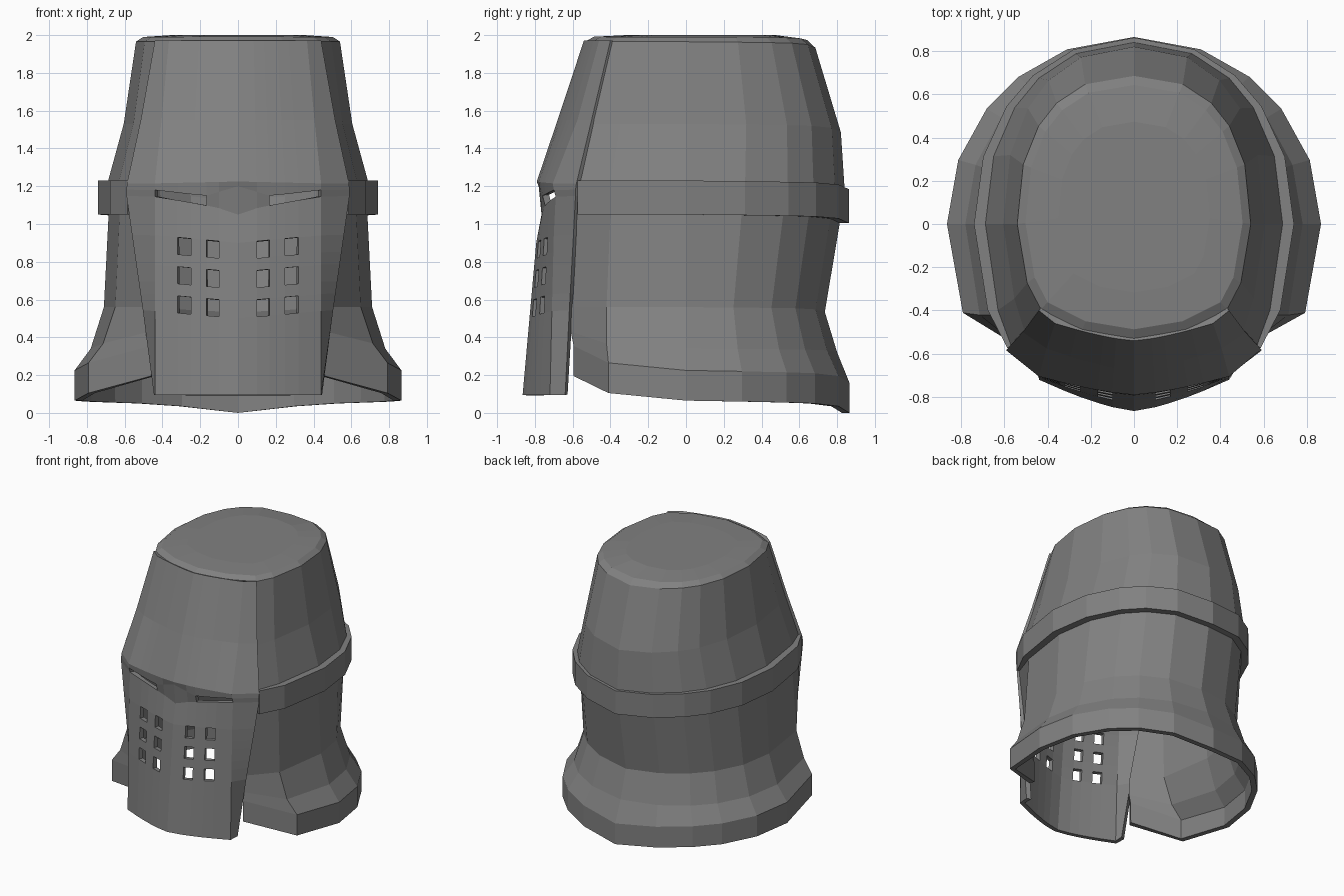
import bpy
from math import cos, sin, radians

if "Cube" in bpy.data.objects:
    bpy.data.objects.remove(bpy.data.objects["Cube"])

steel = bpy.data.materials.new("dark_steel")
steel.diffuse_color = (.22, .22, .22, 1)
steel.use_nodes = True
steel.node_tree.nodes["Principled BSDF"].inputs["Base Color"].default_value = steel.diffuse_color


def make_object(name, verts, faces, thickness=0):
    mesh = bpy.data.meshes.new(name)
    mesh.from_pydata(verts, [], faces)
    mesh.materials.append(steel)
    ob = bpy.data.objects.new(name, mesh)
    bpy.context.collection.objects.link(ob)
    if thickness:
        m = ob.modifiers.new("thickness", 'SOLIDIFY')
        m.thickness = thickness
        m.offset = -1
    return ob


def sheet(name, rows, thickness, skip=lambda r, c: False):
    """Join rows of points (bottom to top) into a thick sheet."""
    n = len(rows[0])
    faces = [(r * n + c, r * n + c + 1, (r + 1) * n + c + 1, (r + 1) * n + c)
             for r in range(len(rows) - 1) for c in range(n - 1) if not skip(r, c)]
    return make_object(name, [p for row in rows for p in row], faces, thickness)


def horseshoe(z, w, xf, yf, yb, front=0.0, back=0.0, e=1.0):
    """Open ring: right front edge, around the back, to the left front edge."""
    half = [(xf, yf, z + .13 * front), (.915 * w, .69 * yf, z + .04 * front)]
    for a, drop in ((0, 0), (20, .005), (38, .01), (52, .015), (69, .03)):
        half.append((w * cos(radians(a)) ** e, yb * sin(radians(a)) ** e, z - drop * back))
    left = [(-x, y, zz) for x, y, zz in reversed(half)]
    return half + [(0, yb, z - .065 * back)] + left


# Shell: neck flare, waist, brow and tapering crown, front edges tucked behind the plate
shell_rows = [
    horseshoe(.065, .865, .46, -.595, .865, 1, 1),
    horseshoe(.225, .865, .46, -.595, .865, 1, 1),
    horseshoe(.34, .78, .465, -.61, .80, .7, .3),
    horseshoe(.56, .71, .48, -.61, .735, 0, .4),
    horseshoe(1.05, .685, .565, -.58, .815, 0, .6, .95),
    horseshoe(1.22, .69, .565, -.58, .84, 0, .6, .92),
    horseshoe(1.53, .605, .505, -.50, .82, 0, .7, .88),
    horseshoe(1.965, .54, .43, -.395, .685, 0, .5, .85),
]
sheet("helmet_shell", shell_rows, .04)

# Raised band around the brow
sheet("brow_band", [
    horseshoe(1.05, .74, .585, -.575, .862, 0, .7, .95),
    horseshoe(1.23, .74, .585, -.575, .862, 0, .7, .95)], .07)

# Domed cap closing the crown and meeting the plate
rim = shell_rows[-1]
rim = rim + [(x, y, 1.968) for x, y in ((-.24, -.49), (0, -.53), (.24, -.49))]
n = len(rim)


def inset(s, z, tilt):
    return [(x * s, .08 + (y - .08) * s, z + (zz - 1.965) * tilt) for x, y, zz in rim]


verts = rim + inset(.93, 1.99, .5) + inset(.65, 2.0, 0) + [(0, .08, 2.0)]
faces = [(r * n + c, r * n + (c + 1) % n, (r + 1) * n + (c + 1) % n, (r + 1) * n + c)
         for r in range(2) for c in range(n)]
faces += [(2 * n + c, 2 * n + (c + 1) % n, 3 * n) for c in range(n)]
make_object("crown_cap", verts, faces)

# Face plate: grid with breath holes and eye slits left open
cols = (0, .10, .168, .25, .32, .44)


def plate_row(zf, yc, ys, scale, xe, ye):
    half = []
    for x in cols:
        u = x / .44
        half.append((x * scale, yc + (ys - yc) * u ** 1.4, zf(u)))
    half.append((xe, ye, zf(1.05)))
    return [(-x, y, z) for x, y, z in reversed(half[1:])] + half


low = (.095, -.865, -.72, .445, -.64)
high = (1.10, -.775, -.695, .59, -.585)
rows = [plate_row(lambda u: .095, -.865, -.72, 1, .445, -.64)]
for z in (.50, .59, .655, .745, .81, .90):
    t = (z - low[0]) / (high[0] - low[0])
    _, yc, ys, xe, ye = [a + (b - a) * t for a, b in zip(low, high)]
    rows.append(plate_row(lambda u: z + .04 * u, yc, ys, 1, xe, ye))
rows += [
    plate_row(lambda u: 1.05 + .095 * u ** .7, -.765, -.69, 1, .59, -.585),
    plate_row(lambda u: 1.20 - .13 * u if u < .39 else 1.149 + .05 * (u - .39),
              -.78, -.70, 1, .59, -.585),
    plate_row(lambda u: 1.225 - .01 * u, -.79, -.705, 1, .588, -.58),
    plate_row(lambda u: 1.55, -.68, -.575, .92, .515, -.50),
    plate_row(lambda u: 1.972, -.54, -.46, .83, .44, -.40),
]


def opening(r, c):
    k = c - 6 if c >= 6 else 5 - c      # mirrored column number from the centre
    return (r in (1, 3, 5) and k in (1, 3)) or (r == 7 and k in (2, 3, 4))


sheet("face_plate", rows, .035, opening)
